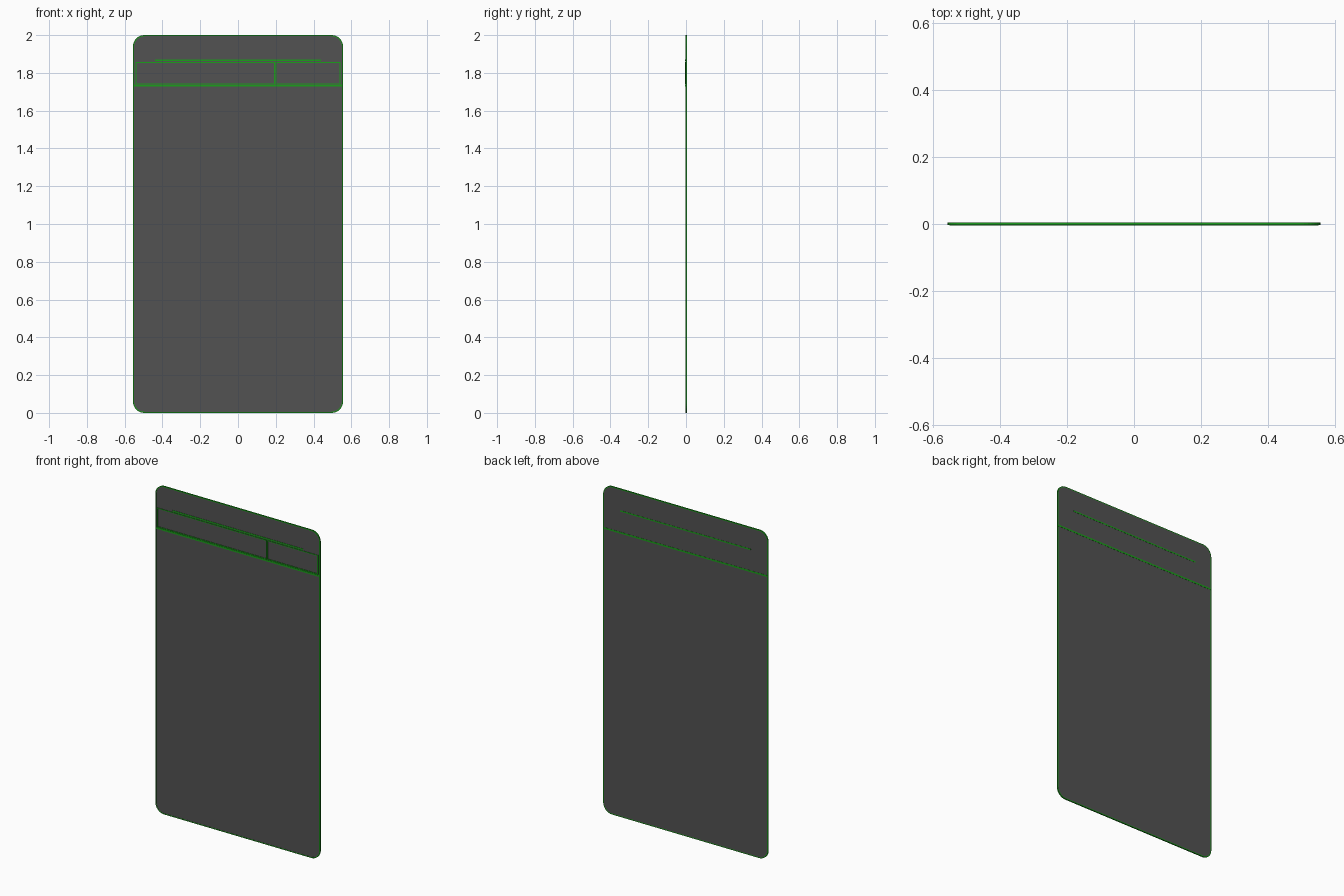
import bpy, bmesh, math

if "Cube" in bpy.data.objects:
    bpy.data.objects.remove(bpy.data.objects["Cube"])

def material(name, color):
    m = bpy.data.materials.new(name)
    m.diffuse_color = color
    m.use_nodes = True
    m.node_tree.nodes["Principled BSDF"].inputs["Base Color"].default_value = m.diffuse_color
    return m

GREY = material("dark_grey", (0.085, 0.085, 0.085, 1))
GREEN = material("green", (0.01, 0.35, 0.01, 1))

def outline(x0, x1, z0, z1, r=0.0, steps=8):
    """Rectangle outline in XZ, with optional round corners."""
    if r == 0:
        return [(x1, z1), (x0, z1), (x0, z0), (x1, z0)]
    centres = [(x1 - r, z1 - r), (x0 + r, z1 - r), (x0 + r, z0 + r), (x1 - r, z0 + r)]
    return [(cx + r * math.cos(math.pi / 2 * (q + i / steps)),
             cz + r * math.sin(math.pi / 2 * (q + i / steps)))
            for q, (cx, cz) in enumerate(centres) for i in range(steps + 1)]

def finish(name, bm, mat):
    bmesh.ops.recalc_face_normals(bm, faces=bm.faces)
    me = bpy.data.meshes.new(name)
    bm.to_mesh(me)
    bm.free()
    me.materials.append(mat)
    ob = bpy.data.objects.new(name, me)
    bpy.context.collection.objects.link(ob)
    return ob

def plate(name, pts, y0, y1, mat):
    bm = bmesh.new()
    face = bm.faces.new([bm.verts.new((x, y0, z)) for x, z in pts])
    ext = bmesh.ops.extrude_face_region(bm, geom=[face])["geom"]
    bmesh.ops.translate(bm, vec=(0, y1 - y0, 0),
                        verts=[v for v in ext if isinstance(v, bmesh.types.BMVert)])
    return finish(name, bm, mat)

def frame(name, outer, inner, y0, y1, mat):
    bm = bmesh.new()
    rings = [[bm.verts.new((x, y, z)) for x, z in pts]
             for pts, y in ((outer, y0), (outer, y1), (inner, y1), (inner, y0))]
    n = len(outer)
    for k in range(4):
        a, b = rings[k], rings[(k + 1) % 4]
        for i in range(n):
            j = (i + 1) % n
            bm.faces.new((a[i], a[j], b[j], b[i]))
    return finish(name, bm, mat)

W, B = 0.556, 0.006

# Main sheet and the edging that wraps it
inner = outline(-W + B, W - B, B, 2 - B, 0.054)
plate("sheet", inner, -0.002, 0.004, GREY)
frame("edging", outline(-W, W, 0, 2, 0.06), inner, -0.003, 0.004, GREEN)

# Seam across the full width and shorter upper strip, both seen front and back
plate("lower_seam", outline(-0.55, 0.55, 1.728, 1.738), -0.004, 0.005, GREEN)
plate("upper_strip", outline(-0.44, 0.44, 1.862, 1.870), -0.004, 0.005, GREEN)

# Two thin raised window frames on the front
for name, x0, x1 in (("wide_window", -0.543, 0.196), ("narrow_window", 0.198, 0.543)):
    t = 0.005
    frame(name + "_frame", outline(x0, x1, 1.740, 1.858),
          outline(x0 + t, x1 - t, 1.740 + t, 1.858 - t), -0.005, -0.001, GREEN)
